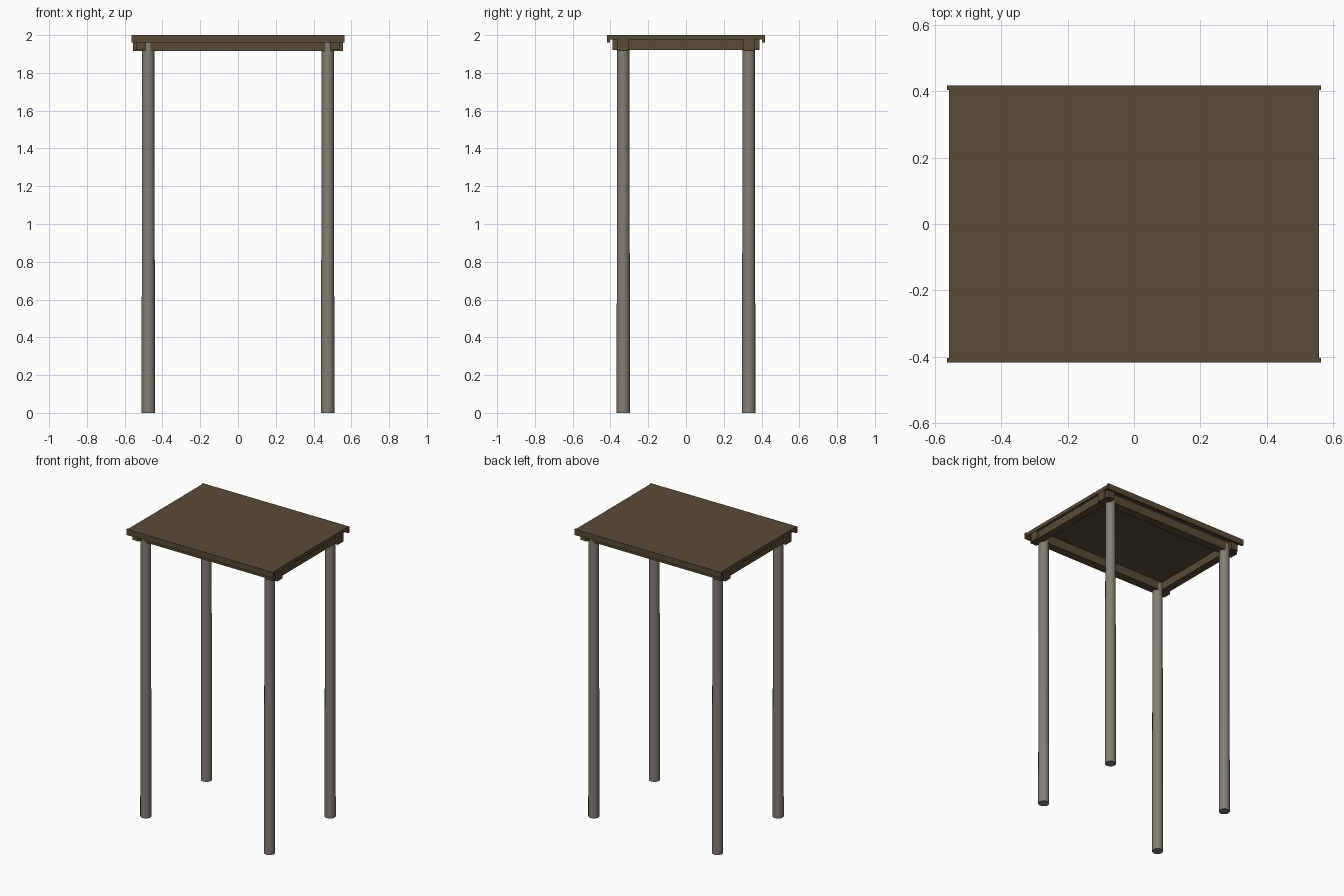
import bpy

if "Cube" in bpy.data.objects:
    bpy.data.objects.remove(bpy.data.objects["Cube"])


def material(name, rgb):
    m = bpy.data.materials.new(name)
    m.diffuse_color = (*rgb, 1)
    m.use_nodes = True
    m.node_tree.nodes["Principled BSDF"].inputs["Base Color"].default_value = m.diffuse_color
    return m


WOOD = material("dark brown wood", (0.098, 0.069, 0.038))
METAL = material("warm grey metal", (0.23, 0.21, 0.175))


def box(name, x, y, z):
    """Box from (min, max) ranges."""
    r = (x, y, z)
    bpy.ops.mesh.primitive_cube_add(size=1, location=[(a + b) / 2 for a, b in r])
    o = bpy.context.object
    o.name = name
    o.scale = [b - a for a, b in r]
    bpy.ops.object.transform_apply(location=False, rotation=False, scale=True)
    o.data.materials.append(WOOD)


def span(s, a, b):
    return tuple(sorted((s * a, s * b)))


# Table top slab
box("table_top", (-0.557, 0.557), (-0.404, 0.404), (1.976, 2.0))

for s, long_side, short_side in ((-1, "front", "left"), (1, "back", "right")):
    # Edge lip hanging over the long sides
    box(long_side + "_lip", (-0.563, 0.563), span(s, 0.403, 0.418), (1.96, 2.0))
    # Long rails, through which the legs slightly poke
    box(long_side + "_rail", (-0.555, 0.555), span(s, 0.303, 0.362), (1.915, 1.977))
    # Short rails lapped over the long ones
    box(short_side + "_rail", span(s, 0.488, 0.54), (-0.388, 0.388), (1.922, 1.977))
    # Tapered round legs
    for t, side in ((-1, "left"), (1, "right")):
        bpy.ops.mesh.primitive_cone_add(vertices=24, radius1=0.0355, radius2=0.0325,
                                        depth=1.965, location=(t * 0.475, s * 0.332, 0.9825))
        leg = bpy.context.object
        leg.name = f"{long_side}_{side}_leg"
        leg.data.materials.append(METAL)
        bpy.ops.object.shade_smooth_by_angle()
